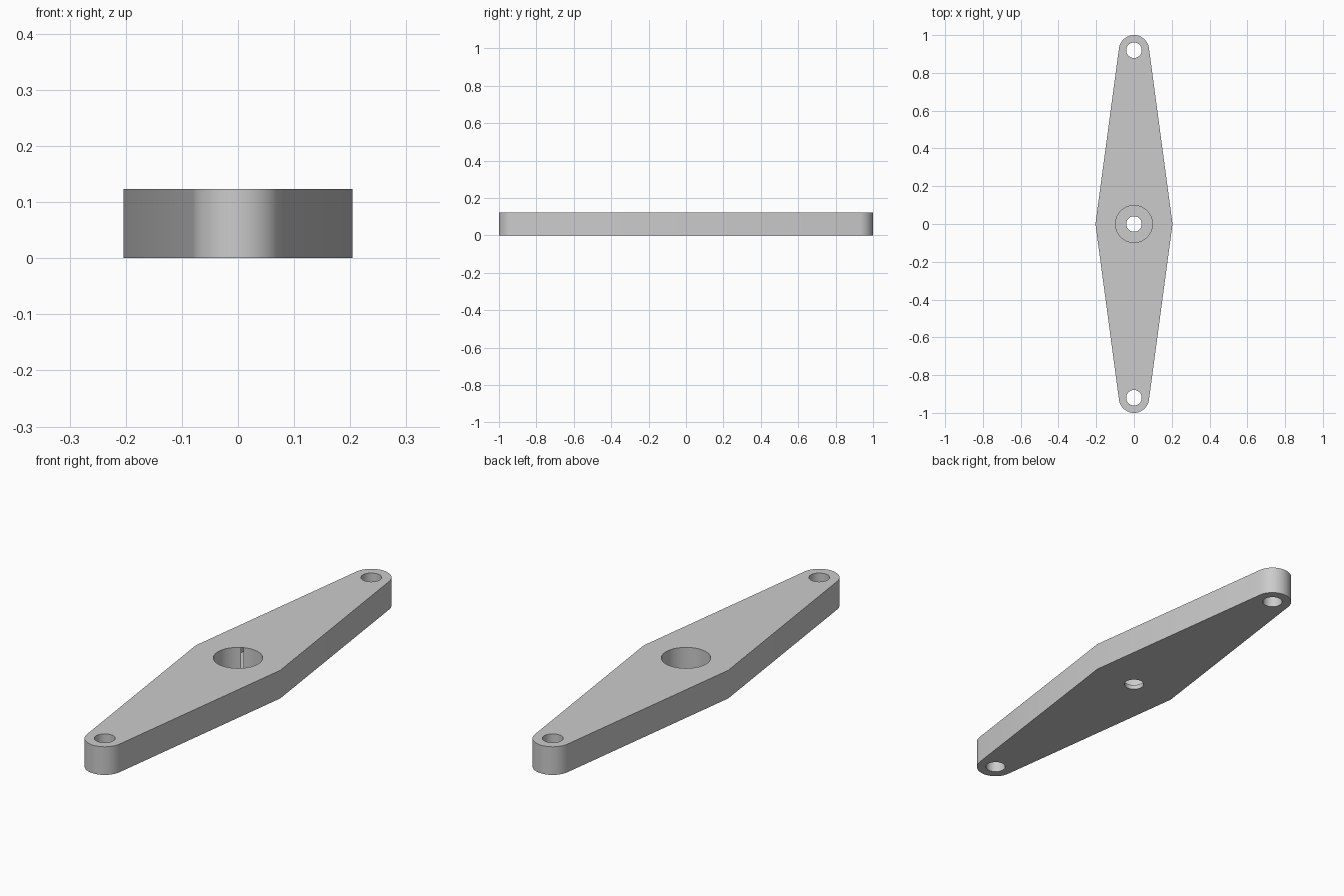
import bpy, bmesh, math

if "Cube" in bpy.data.objects:
    bpy.data.objects.remove(bpy.data.objects["Cube"], do_unlink=True)

THICK, HALF_W = 0.123, 0.204
END_Y, END_R, HOLE_R = 0.92, 0.08, 0.041
BORE_R, FLOOR = 0.098, 0.02

grey = bpy.data.materials.new("plain grey")
grey.use_nodes = True
grey.diffuse_color = (0.6, 0.6, 0.6, 1)
grey.node_tree.nodes["Principled BSDF"].inputs["Base Color"].default_value = (0.6, 0.6, 0.6, 1)


def prism(name, outline, z0, z1):
    """Extrude a closed outline from z0 to z1."""
    bm = bmesh.new()
    base = bm.faces.new([bm.verts.new((x, y, z0)) for x, y in outline])
    top = bmesh.ops.extrude_face_region(bm, geom=[base])["geom"]
    verts = [v for v in top if isinstance(v, bmesh.types.BMVert)]
    bmesh.ops.translate(bm, verts=verts, vec=(0, 0, z1 - z0))
    bmesh.ops.recalc_face_normals(bm, faces=bm.faces)
    mesh = bpy.data.meshes.new(name)
    bm.to_mesh(mesh)
    bm.free()
    mesh.materials.append(grey)
    obj = bpy.data.objects.new(name, mesh)
    bpy.context.collection.objects.link(obj)
    return obj


def arc(y, r, start, end, steps):
    return [(r * math.cos(a), y + r * math.sin(a))
            for a in (start + (end - start) * i / steps for i in range(steps + 1))]


# Diamond outline whose straight sides run tangent into the round ends
tangent = math.acos(END_R / math.hypot(HALF_W, END_Y)) - math.atan2(END_Y, HALF_W)
tangent = abs(tangent)
upper = arc(END_Y, END_R, tangent, math.pi - tangent, 40)
lower = [(-x, -y) for x, y in upper]
arm = prism("lever_arm", [(HALF_W, 0)] + upper + [(-HALF_W, 0)] + lower, 0, THICK)

# End holes, centre hole and the wide counterbore above its thin floor
for y, r, z0 in ((END_Y, HOLE_R, -0.1), (-END_Y, HOLE_R, -0.1),
                 (0, HOLE_R, -0.1), (0, BORE_R, FLOOR)):
    cutter = prism("hole_cutter", arc(y, r, 0, math.tau, 64)[:-1], z0, THICK + 0.1)
    cutter.hide_render = True
    cut = arm.modifiers.new("hole", "BOOLEAN")
    cut.operation, cut.solver, cut.object = "DIFFERENCE", "EXACT", cutter
    bpy.context.view_layer.objects.active = arm
    bpy.ops.object.modifier_apply(modifier=cut.name)
    bpy.data.objects.remove(cutter, do_unlink=True)

# Smooth walls with crisp rims
bpy.ops.object.select_all(action="DESELECT")
arm.select_set(True)
bpy.context.view_layer.objects.active = arm
bpy.ops.object.shade_smooth_by_angle(angle=math.radians(30))
